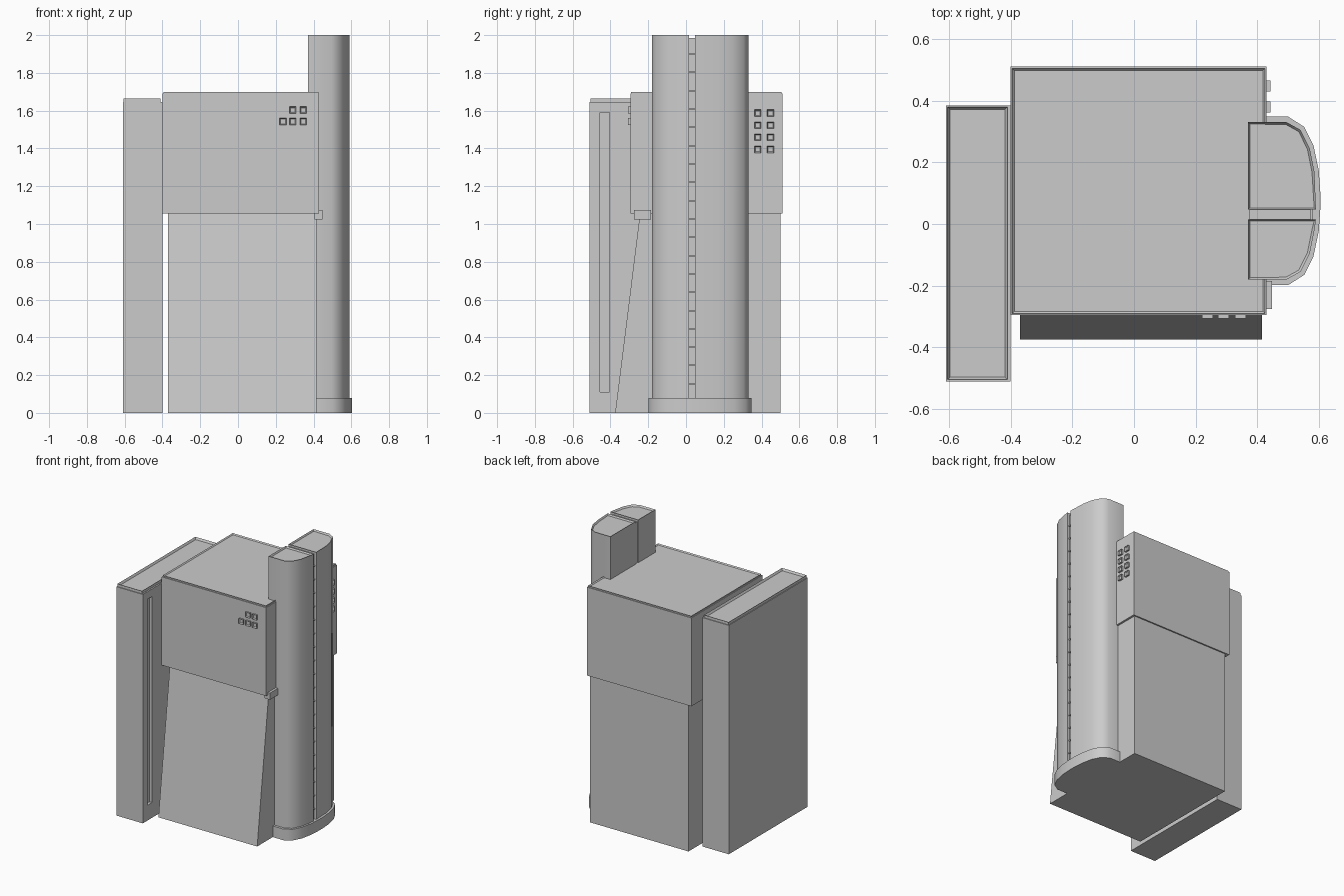
import bpy, bmesh, math
from mathutils import Vector

cube = bpy.data.objects.get("Cube")
if cube:
    bpy.data.objects.remove(cube, do_unlink=True)

grey = bpy.data.materials.new("concrete grey")
grey.use_nodes = True
colour = (0.6, 0.6, 0.6, 1)
grey.diffuse_color = colour
grey.node_tree.nodes["Principled BSDF"].inputs["Base Color"].default_value = colour


def prism(name, points, direction, rim=0, depth=0, open_faces=None):
    """Extrude a polygon; optionally sink the far cap inside a thin parapet."""
    bm = bmesh.new()
    base = bm.faces.new([bm.verts.new(p) for p in points])
    ext = bmesh.ops.extrude_face_region(bm, geom=[base])
    moved = [v for v in ext["geom"] if isinstance(v, bmesh.types.BMVert)]
    bmesh.ops.translate(bm, verts=moved, vec=direction)
    bmesh.ops.recalc_face_normals(bm, faces=bm.faces)
    if rim:
        axis = Vector(direction).normalized()
        cap = max(bm.faces, key=lambda f: f.normal.dot(axis))
        bmesh.ops.inset_region(bm, faces=[cap], thickness=rim, depth=0)
        bmesh.ops.translate(bm, verts=cap.verts, vec=-axis * depth)
    mesh = bpy.data.meshes.new(name)
    bm.to_mesh(mesh)
    bm.free()
    mesh.materials.append(grey)
    obj = bpy.data.objects.new(name, mesh)
    bpy.context.collection.objects.link(obj)
    return obj


def box(name, x0, x1, y0, y1, z0, z1, rim=0, depth=0):
    pts = [(x0, y0, z0), (x1, y0, z0), (x1, y1, z0), (x0, y1, z0)]
    return prism(name, pts, (0, 0, z1 - z0), rim, depth)


def smooth(obj):
    bpy.ops.object.select_all(action="DESELECT")
    obj.select_set(True)
    bpy.context.view_layer.objects.active = obj
    bpy.ops.object.shade_smooth_by_angle(angle=math.radians(35))


# Side slab with a parapet and a tall shallow slot
slab = box("side_slab", -0.61, -0.40, -0.51, 0.385, 0, 1.645)
box("side_slab_parapet", -0.605, -0.41, -0.505, 0.38, 1.645, 1.665, 0.012, 0.015)
cutter = box("slot_cutter", -0.42, -0.38, -0.455, -0.405, 0.11, 1.59)
cutter.hide_render = True
cutter.hide_viewport = True
cut = slab.modifiers.new("slot", "BOOLEAN")
cut.object = cutter
cut.solver = "EXACT"

# Main block with sloping front
side = [(-0.37, -0.375, 0), (-0.37, 0.50, 0), (-0.37, 0.50, 1.06), (-0.37, -0.243, 1.06)]
prism("lower_block", side, (0.785, 0, 0))
box("upper_block", -0.40, 0.43, -0.295, 0.51, 1.055, 1.69)
box("upper_block_parapet", -0.395, 0.425, -0.29, 0.505, 1.69, 1.70, 0.01, 0.008)
box("corner_bracket", 0.405, 0.447, -0.275, -0.185, 1.025, 1.073)

# Rounded tower in two halves, mirrored about its centre groove
MID = 0.075
arc = [(0.59, 0.025), (0.585, 0.095), (0.57, 0.17), (0.54, 0.23), (0.495, 0.255)]


def tower_half(name, sign, gap):
    outline = [(0.37, gap), (0.59, gap)] + arc[1:] + [(0.37, 0.255)]
    pts = [(x, MID + sign * y, 0) for x, y in outline]
    smooth(prism(name, pts, (0, 0, 2), 0.008, 0.012))


tower_half("tower_back_half", 1, -0.028)
tower_half("tower_front_half", -1, 0.06)
box("tower_groove_wall", 0.375, 0.572, 0.01, 0.05, 0, 1.985)
for i in range(19):
    z = 0.15 + i * 0.097
    box("groove_ledge", 0.57, 0.58, 0.015, 0.047, z, z + 0.008)

# Plinth following the tower outline
half = [(x + 0.014, y + 0.004) for x, y in arc[:2]]
half += [(x + 0.012, y + 0.01) for x, y in arc[2:4]] + [(0.50, 0.273), (0.41, 0.273)]
outline = [(x, MID + y, 0) for x, y in half]
outline += [(x, MID - y, 0) for x, y in reversed(half)]
smooth(prism("tower_plinth", outline, (0, 0, 0.08)))


# Framed windows on the front and on the left side
def window(name, pts, direction):
    prism(name, pts, direction, 0.008, 0.008)


R = 0.018
corners = [(-R, -R), (R, -R), (R, R), (-R, R)]
for x, z in [(0.29, 1.603), (0.345, 1.603), (0.238, 1.543), (0.29, 1.543), (0.345, 1.543)]:
    window("front_window", [(x + a, -0.294, z + b) for a, b in corners], (0, -0.012, 0))
for y in (0.38, 0.447):
    for row in range(4):
        z = 1.587 - row * 0.064
        window("side_window", [(0.429, y + a, z + b) for a, b in corners], (0.014, 0, 0))
